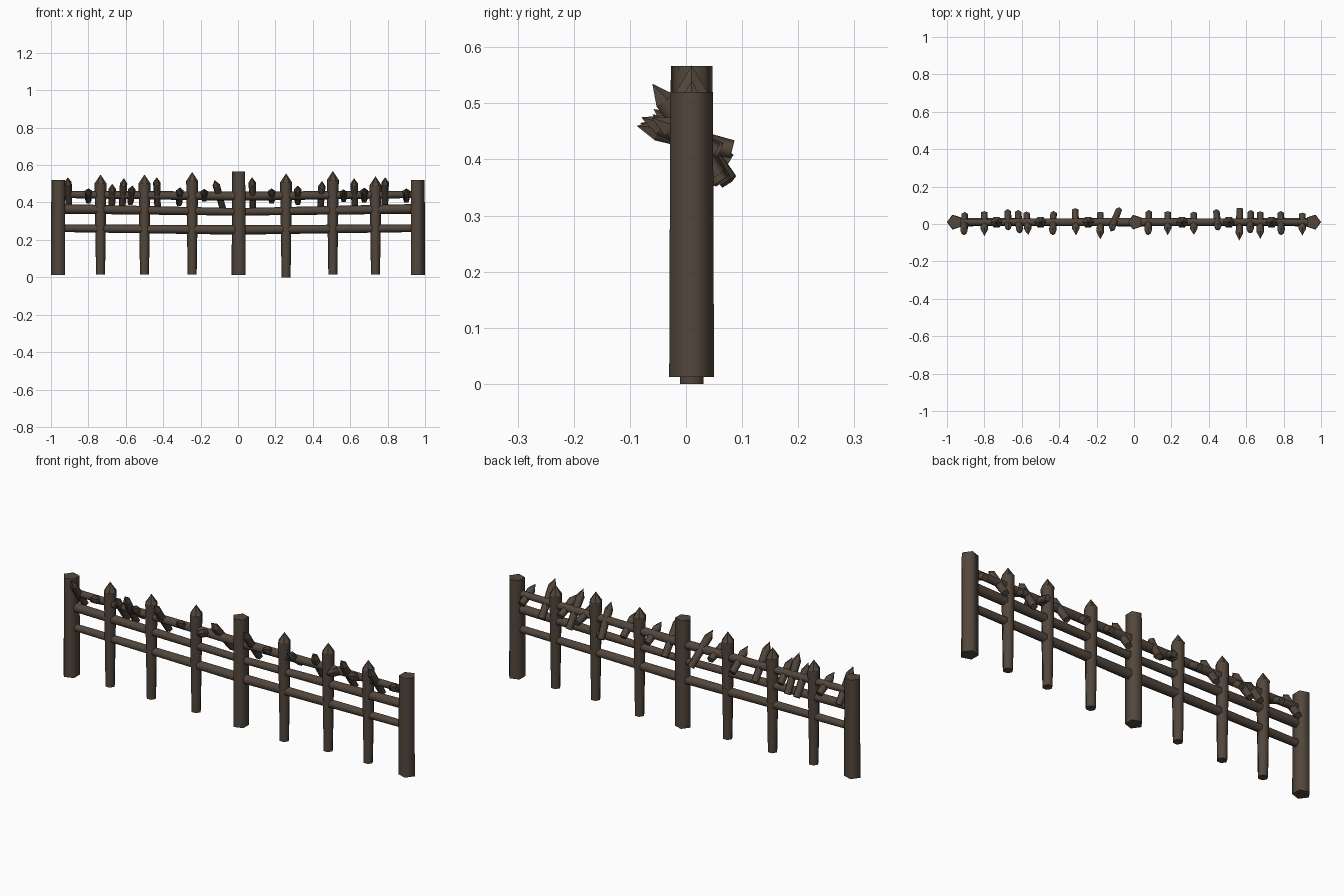
import bpy, bmesh, math
from mathutils import Vector, Matrix

wood = bpy.data.materials.new("dark_brown_wood")
wood.diffuse_color = (0.085, 0.062, 0.045, 1)


def rod(name, p0, p1, r0, r1, sides=5, tip=0.0, spin=0.0):
    """Tapered rough-cut pole from p0 to p1; the last `tip` of its length is a point."""
    p0, p1 = Vector(p0), Vector(p1)
    axis = p1 - p0
    length = axis.length
    # local frame: z along the pole, x as close to world x as possible
    z = axis.normalized()
    ref = Vector((1, 0, 0)) if abs(z.x) < 0.9 else Vector((0, 0, 1))
    y = z.cross(ref).normalized()
    x = y.cross(z)
    frame = Matrix.Translation(p0) @ Matrix((x, y, z)).transposed().to_4x4()
    bm = bmesh.new()

    def ring(h, r):
        return [bm.verts.new((r * math.cos(spin + 2 * math.pi * i / sides),
                              r * math.sin(spin + 2 * math.pi * i / sides), h))
                for i in range(sides)]

    a, b = ring(0, r0), ring(length - tip, r1)
    bm.faces.new(a[::-1])
    apex = bm.verts.new((0, 0, length)) if tip else None
    for i in range(sides):
        j = (i + 1) % sides
        bm.faces.new((a[i], a[j], b[j], b[i])).smooth = True
        if tip:
            bm.faces.new((b[i], b[j], apex))
    if not tip:
        bm.faces.new(b)
    bm.transform(frame)
    mesh = bpy.data.meshes.new(name)
    bm.to_mesh(mesh)
    bm.free()
    mesh.materials.append(wood)
    obj = bpy.data.objects.new(name, mesh)
    bpy.context.collection.objects.link(obj)
    return obj


Y = 0.01  # fence line

# Main posts
rod("left_post", (-0.958, Y, 0.012), (-0.958, Y, 0.52), 0.042, 0.040, spin=math.pi)
rod("middle_post", (0.007, Y, 0.012), (0.007, Y, 0.567), 0.041, 0.039, spin=math.pi)
rod("right_post", (0.958, Y, 0.012), (0.958, Y, 0.52), 0.042, 0.040)

# Pointed upright stakes: x, bottom, top
for x, z0, z1 in [(-0.735, 0.015, 0.55), (-0.50, 0.015, 0.55), (-0.245, 0.015, 0.563),
                  (0.257, 0.0, 0.556), (0.507, 0.015, 0.568), (0.735, 0.015, 0.54)]:
    rod("upright_stake", (x, Y, z0), (x, Y, z1), 0.024, 0.032, 6, 0.048)

# Horizontal rails: outer height, inner height, thickness at outer and inner end
for zo, zi, ro, ri in [(0.443, 0.434, 0.019, 0.025), (0.366, 0.350, 0.026, 0.020),
                       (0.262, 0.254, 0.020, 0.026)]:
    for s in (-1, 1):
        rod("rail", (s * 0.95, Y, zo), (0, Y, zi), ro, ri, 6)

# Slanted spikes lashed over the top rail: butt x, tip x, tip y, tip z, butt y
spikes = [
    (-0.905, -0.91, -0.06, 0.535, 0.05), (-0.80, -0.80, -0.065, 0.475, 0.06),
    (-0.675, -0.672, -0.035, 0.50, 0.065), (-0.62, -0.61, -0.05, 0.53, 0.06),
    (-0.575, -0.565, -0.058, 0.49, 0.055), (-0.43, -0.435, -0.06, 0.535, 0.055),
    (-0.315, -0.31, -0.06, 0.48, 0.075), (-0.18, -0.18, -0.082, 0.465, 0.06),
    (-0.08, -0.125, -0.04, 0.52, 0.075), (0.08, 0.075, -0.06, 0.535, 0.06),
    (0.18, 0.18, -0.06, 0.475, 0.06), (0.32, 0.32, -0.058, 0.49, 0.055),
    (0.44, 0.45, -0.035, 0.515, 0.065), (0.565, 0.563, -0.088, 0.46, 0.082),
    (0.625, 0.62, -0.05, 0.53, 0.06), (0.675, 0.675, -0.08, 0.475, 0.06),
    (0.785, 0.787, -0.06, 0.535, 0.055), (0.90, 0.90, -0.062, 0.475, 0.052)]
for xb, xt, yt, zt, yb in spikes:
    slope = (zt - 0.435) / (Y - yt)
    zb = max(0.435 - slope * (yb - Y), 0.36)
    rod("slanted_spike", (xb, yb, zb), (xt, yt, zt), 0.018, 0.021, 5, 0.038, 0.3)
